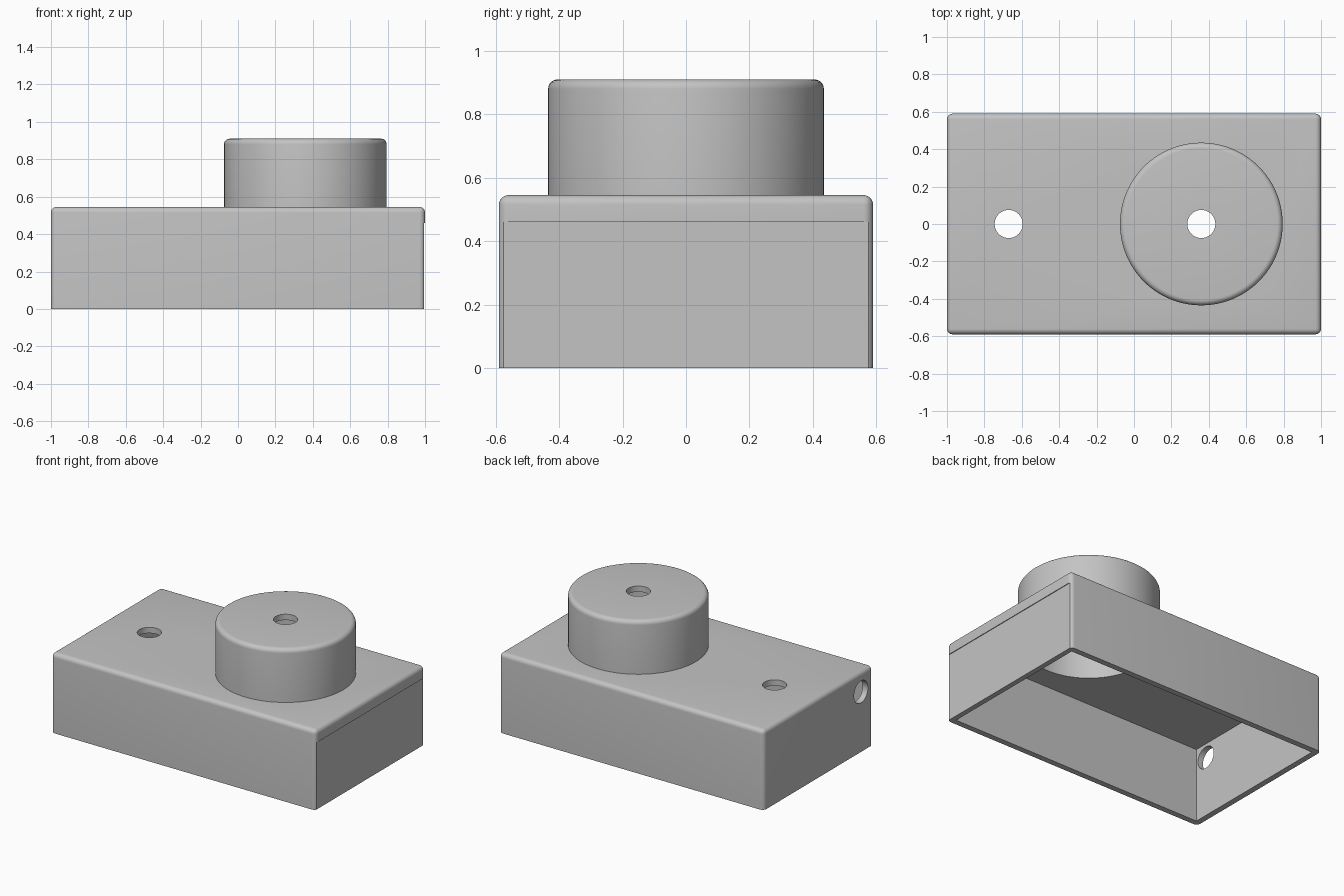
import bpy, bmesh, math
from mathutils import Matrix, Vector

if "Cube" in bpy.data.objects:
    bpy.data.objects.remove(bpy.data.objects["Cube"])

HALF_X, HALF_Y, TOP = 1.0, 0.59, 0.545
WALL, FILLET, HOLE = 0.04, 0.03, 0.075
KNOB_X, KNOB_R, KNOB_TOP = 0.36, 0.435, 0.91

grey = bpy.data.materials.new("light_grey")
grey.use_nodes = True
colour = (0.55, 0.55, 0.55, 1)
grey.diffuse_color = colour
grey.node_tree.nodes["Principled BSDF"].inputs["Base Color"].default_value = colour


def make_object(name, bm):
    bmesh.ops.recalc_face_normals(bm, faces=bm.faces)
    mesh = bpy.data.meshes.new(name)
    bm.to_mesh(mesh)
    bm.free()
    mesh.materials.append(grey)
    obj = bpy.data.objects.new(name, mesh)
    bpy.context.collection.objects.link(obj)
    return obj


def box(name, low, high, fillet=0):
    bm = bmesh.new()
    low, high = Vector(low), Vector(high)
    place = Matrix.Translation((low + high) / 2) @ Matrix.Diagonal((*(high - low), 1))
    bmesh.ops.create_cube(bm, size=1, matrix=place)
    if fillet:
        # Round every edge except those around the open base
        edges = [e for e in bm.edges if max(v.co.z for v in e.verts) > high.z - 0.01]
        bmesh.ops.bevel(bm, geom=edges, offset=fillet, segments=6,
                        profile=0.5, affect='EDGES')
    return make_object(name, bm)


def cylinder(name, centre, radius, depth, axis='Z'):
    bm = bmesh.new()
    turn = Matrix.Rotation(math.pi / 2, 4, 'Y') if axis == 'X' else Matrix()
    bmesh.ops.create_cone(bm, cap_ends=True, segments=72, radius1=radius, radius2=radius,
                          depth=depth, matrix=Matrix.Translation(centre) @ turn)
    return make_object(name, bm)


def lathe(name, profile, x):
    bm = bmesh.new()
    verts = [bm.verts.new((r, 0, z)) for r, z in profile]
    edges = [bm.edges.new((a, b)) for a, b in zip(verts, verts[1:] + verts[:1])]
    bmesh.ops.spin(bm, geom=verts + edges, cent=(0, 0, 0), axis=(0, 0, 1),
                   angle=math.tau, steps=96, use_merge=True)
    bmesh.ops.remove_doubles(bm, verts=bm.verts, dist=1e-5)
    bmesh.ops.translate(bm, verts=bm.verts, vec=(x, 0, 0))
    return make_object(name, bm)


def select(obj):
    bpy.ops.object.select_all(action='DESELECT')
    obj.select_set(True)
    bpy.context.view_layer.objects.active = obj


def cut(obj, cutter):
    mod = obj.modifiers.new("cut", 'BOOLEAN')
    mod.operation, mod.solver, mod.object = 'DIFFERENCE', 'EXACT', cutter
    select(obj)
    bpy.ops.object.modifier_apply(modifier=mod.name)
    bpy.data.objects.remove(cutter)


# Enclosure: rounded shell, open underneath
enclosure = box("enclosure", (-HALF_X, -HALF_Y, 0), (HALF_X, HALF_Y, TOP))
bm = bmesh.new()
bm.from_mesh(enclosure.data)
vertical = [e for e in bm.edges if abs(e.verts[0].co.z - e.verts[1].co.z) > 0.1]
upper = [e for e in bm.edges if all(v.co.z > 0.1 for v in e.verts)]
bmesh.ops.bevel(bm, geom=vertical + upper, offset=FILLET, segments=6,
                profile=0.5, affect='EDGES')
bm.to_mesh(enclosure.data)
bm.free()

inner_x, inner_y, ceiling = HALF_X - WALL, HALF_Y - WALL, TOP - WALL
cut(enclosure, box("cavity", (-inner_x, -inner_y, -0.1), (inner_x, inner_y, ceiling)))

# Shallow step below the lip on the end face
cut(enclosure, box("end_step", (HALF_X - 0.005, -1, -0.1), (HALF_X + 0.1, 1, 0.46)))

# Knob bore, small top hole and cable hole
cut(enclosure, cylinder("bore", (KNOB_X, 0, TOP), KNOB_R - WALL, 0.3))
cut(enclosure, cylinder("top_hole", (-0.67, 0, TOP), HOLE, 0.3))
cut(enclosure, cylinder("cable_hole", (-HALF_X, -0.46, 0.41), HOLE, 0.3, 'X'))

# Hollow round housing with a rounded rim and a central hole
rim = [(KNOB_R - FILLET + FILLET * math.cos(a), KNOB_TOP - FILLET + FILLET * math.sin(a))
       for a in (i * math.pi / 12 for i in range(7))]
inner_r = KNOB_R - WALL
housing = lathe("round_housing", [(inner_r, TOP), (KNOB_R, TOP)] + rim +
                [(HOLE, KNOB_TOP), (HOLE, KNOB_TOP - WALL), (inner_r, KNOB_TOP - WALL)], KNOB_X)

for part in (enclosure, housing):
    select(part)
    bpy.ops.object.shade_smooth_by_angle(angle=math.radians(30))
